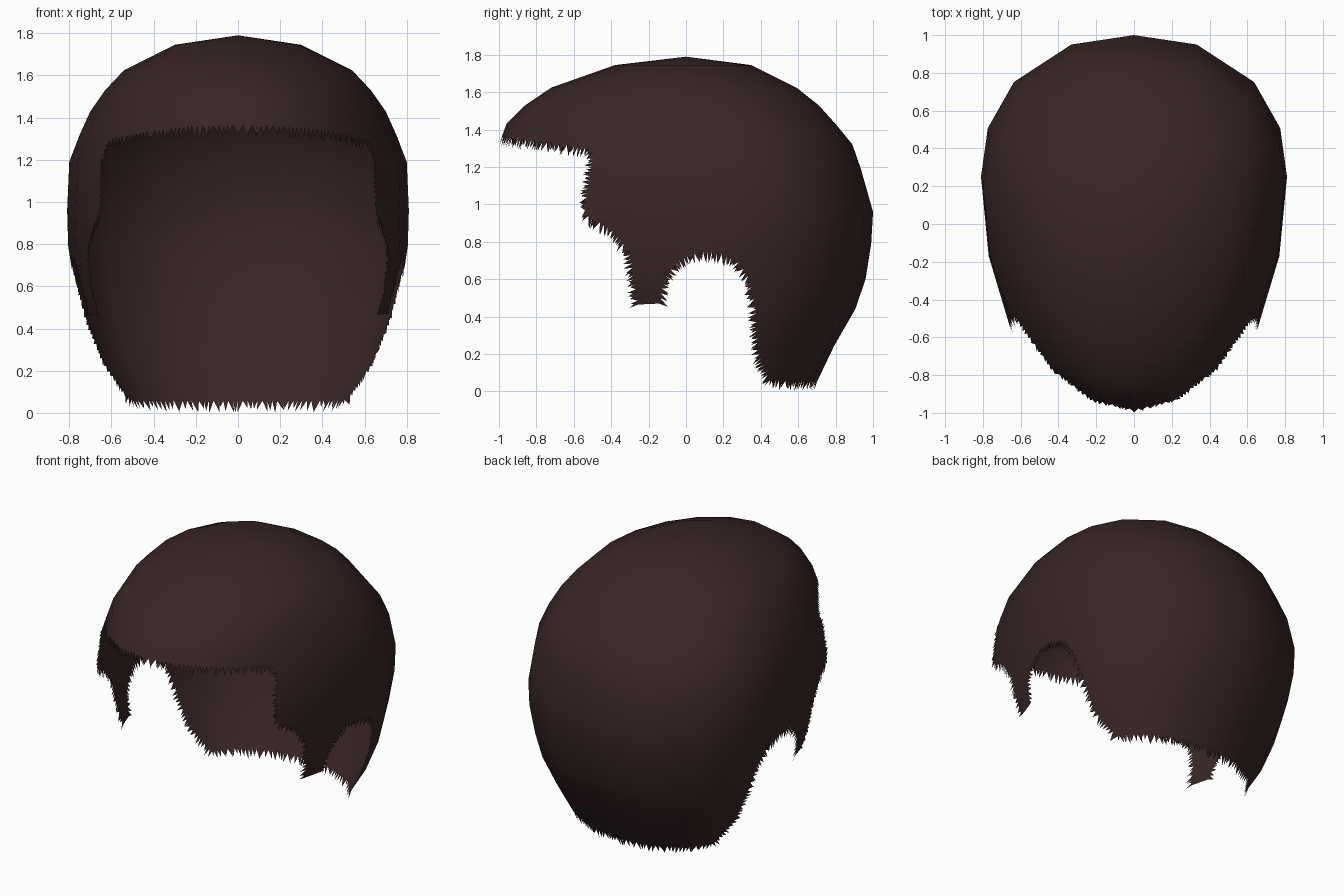
import bpy, bmesh, math, random
from mathutils import Vector
from mathutils.bvhtree import BVHTree
from mathutils.interpolate import poly_3d_calc

if "Cube" in bpy.data.objects:
    bpy.data.objects.remove(bpy.data.objects["Cube"])

random.seed(4)

brown = bpy.data.materials.new("dark brown hair")
brown.diffuse_color = (0.042, 0.019, 0.019, 1)
brown.use_nodes = True
brown.node_tree.nodes["Principled BSDF"].inputs["Base Color"].default_value = brown.diffuse_color

# Horizontal rings: height, half width, front y, back y, widest y
RINGS = [
    (1.745, 0.30, -0.38, 0.35, 0.00), (1.625, 0.54, -0.72, 0.59, 0.02),
    (1.53, 0.63, -0.86, 0.71, 0.06), (1.43, 0.70, -0.96, 0.80, 0.12),
    (1.32, 0.75, -1.00, 0.89, 0.17), (1.19, 0.80, -1.06, 0.935, 0.20),
    (0.96, 0.81, -1.15, 1.00, 0.25), (0.79, 0.805, -1.12, 0.99, 0.25),
    (0.60, 0.775, -1.08, 0.96, 0.23), (0.44, 0.735, -1.00, 0.905, 0.25),
    (0.24, 0.655, -0.75, 0.79, 0.27), (0.03, 0.52, -0.50, 0.69, 0.30),
    (-0.15, 0.40, -0.30, 0.58, 0.30),
]
HALF = [0, 22, 50, 72, 90, 108, 126, 144, 162]
ANGLES = HALF + [180] + [360 - a for a in HALF[:0:-1]]

# Hem seen from the side (y, z): fringe, temple, sideburn, ear arch, nape
HEM = [
    (-1.6, 1.45), (-1.0, 1.37), (-0.52, 1.30), (-0.49, 1.27), (-0.54, 0.97),
    (-0.52, 0.94), (-0.40, 0.87), (-0.30, 0.75), (-0.255, 0.465), (-0.145, 0.47),
    (-0.12, 0.60), (-0.06, 0.69), (0.02, 0.74), (0.14, 0.75), (0.27, 0.71),
    (0.345, 0.60), (0.375, 0.45), (0.385, 0.22), (0.45, 0.06), (1.3, 0.05),
]


def make_object(name, bm):
    mesh = bpy.data.meshes.new(name)
    bmesh.ops.recalc_face_normals(bm, faces=bm.faces)
    bm.to_mesh(mesh)
    obj = bpy.data.objects.new(name, mesh)
    bpy.context.collection.objects.link(obj)
    return obj


def power(v, n):
    return math.copysign(abs(v) ** (2 / n), v) if abs(v) > 1e-6 else 0.0


# Closed skull-shaped volume
head = bmesh.new()
crown = head.verts.new((0, 0, 1.79))
rows = []
for z, w, front, back, mid in RINGS:
    row = []
    for a in ANGLES:
        s, c = math.sin(math.radians(a)), math.cos(math.radians(a))
        n, reach = (2.2, back - mid) if c > 0 else (1.95, mid - front)
        row.append(head.verts.new((w * power(s, n), mid + reach * power(c, n), z)))
    rows.append(row)
count = len(ANGLES)
for i in range(count):
    j = (i + 1) % count
    head.faces.new((crown, rows[0][i], rows[0][j]))
    for up, low in zip(rows, rows[1:]):
        head.faces.new((up[i], low[i], low[j], up[j]))
head.faces.new(rows[-1])
bmesh.ops.triangulate(head, faces=head.faces)
volume = make_object("head_volume", head)
head.normal_update()
head.faces.ensure_lookup_table()
tree = BVHTree.FromBMesh(head)


def smooth_normal(point):
    hit, _, index, _ = tree.find_nearest(point)
    vs = head.faces[index].verts
    weights = poly_3d_calc([v.co for v in vs], hit)
    return sum((v.normal * k for v, k in zip(vs, weights)), Vector()).normalized()


# Face and ear opening, cut straight across the head
cut = bmesh.new()
outline = HEM + [(1.3, -1), (-1.6, -1)]
sides = [[cut.verts.new((x, y, z)) for y, z in outline] for x in (-2, 2)]
for side in sides:
    cut.faces.new(side)
for i in range(len(outline)):
    j = (i + 1) % len(outline)
    cut.faces.new((sides[0][i], sides[0][j], sides[1][j], sides[1][i]))
cutter = make_object("opening_cutter", cut)
cutter.hide_render = True
mod = volume.modifiers.new("opening", 'BOOLEAN')
mod.operation, mod.solver, mod.object = 'DIFFERENCE', 'EXACT', cutter
bpy.context.view_layer.update()
shell = volume.evaluated_get(bpy.context.evaluated_depsgraph_get())

# Keep only the outer skin
bm = bmesh.new()
bm.from_mesh(shell.to_mesh())
bm.normal_update()
bmesh.ops.delete(bm, geom=[f for f in bm.faces if abs(f.normal.x) < 1e-4], context='FACES')

# Ragged hair tips along the hem
for e in [e for e in bm.edges if e.is_boundary]:
    loop = e.link_loops[0]
    a, b = loop.vert.co.copy(), loop.link_loop_next.vert.co.copy()
    mid = (a + b) / 2
    length = (b - a).length
    sideburn_end = mid.y < -0.14 and mid.z < 0.475
    if length < 0.006 or sideburn_end:
        continue
    along = (b - a).normalized()
    outward = along.cross(loop.face.normal).normalized()
    pieces = max(1, round(length / 0.024))
    for k in range(pieces):
        p, q = a.lerp(b, k / pieces), a.lerp(b, (k + 1) / pieces)
        size = min(0.05, 2.5 * (q - p).length) * random.uniform(0.55, 1.0)
        tip = (p + q) / 2 + outward * size + along * size * random.uniform(-0.4, 0.4)
        tip.z = max(tip.z - 0.25 * size, 0.0)
        bm.faces.new([bm.verts.new(v) for v in (q, p, tip)])

mesh = bpy.data.meshes.new("hair_cap")
bm.to_mesh(mesh)
bm.free()
mesh.materials.clear()
mesh.materials.append(brown)
for f in mesh.polygons:
    f.use_smooth = True
    f.material_index = 0
mesh.normals_split_custom_set_from_vertices([smooth_normal(v.co) for v in mesh.vertices])
hair = bpy.data.objects.new("hair_cap", mesh)
bpy.context.collection.objects.link(hair)
head.free()
for helper in (volume, cutter):
    bpy.data.objects.remove(helper)
